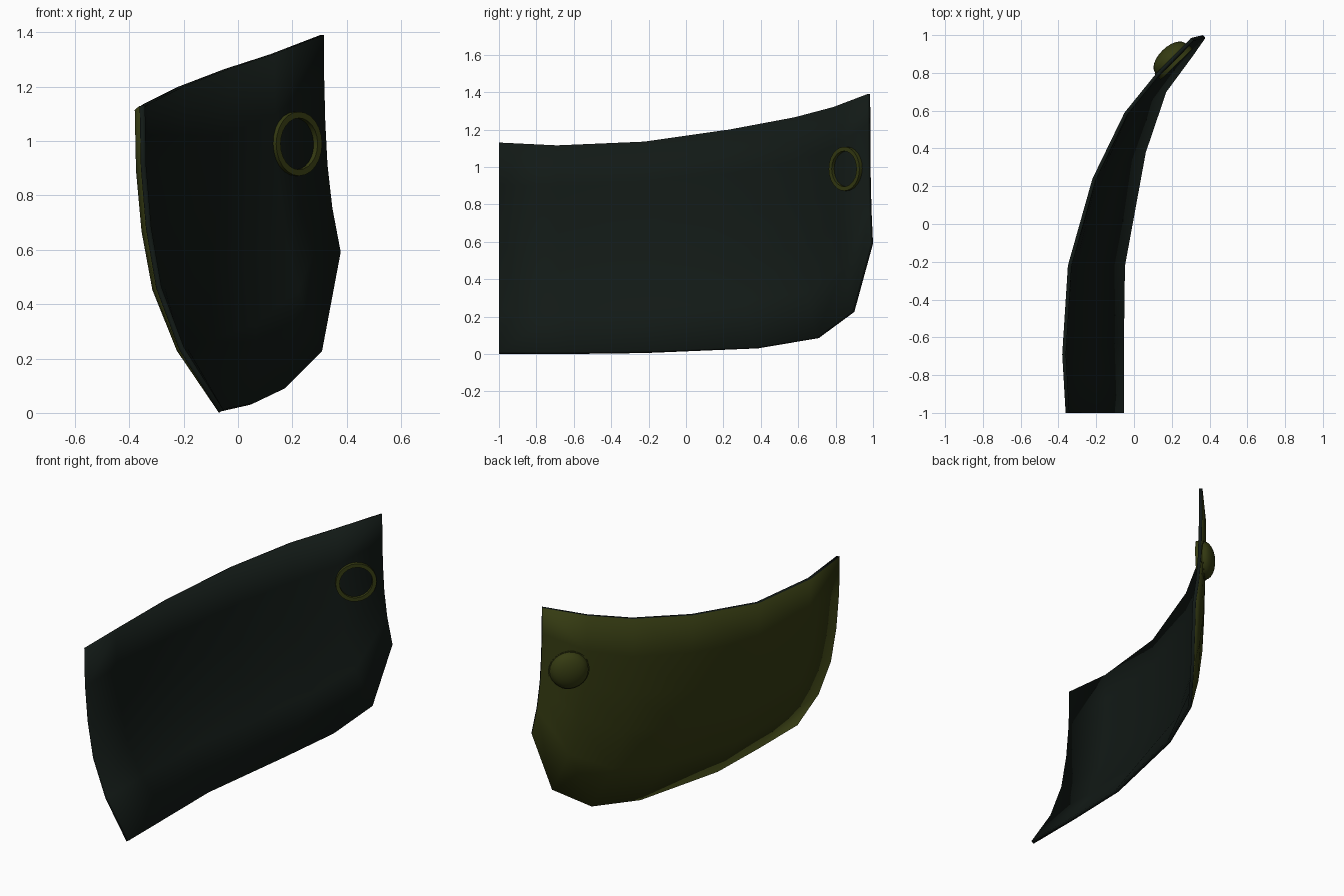
import bpy, bmesh, math
from mathutils import Vector

if "Cube" in bpy.data.objects:
    bpy.data.objects.remove(bpy.data.objects["Cube"])


def material(name, color):
    m = bpy.data.materials.new(name)
    m.diffuse_color = (*color, 1)
    m.use_nodes = True
    m.node_tree.nodes["Principled BSDF"].inputs["Base Color"].default_value = m.diffuse_color
    return m


olive = material("olive", (0.036, 0.044, 0.006))
dark = material("dark_lining", (0.006, 0.010, 0.008))


def add_object(name, bm, *mats):
    me = bpy.data.meshes.new(name)
    bm.to_mesh(me)
    bm.free()
    ob = bpy.data.objects.new(name, me)
    bpy.context.collection.objects.link(ob)
    for m in mats:
        me.materials.append(m)
    bpy.ops.object.select_all(action='DESELECT')
    ob.select_set(True)
    bpy.context.view_layer.objects.active = ob
    bpy.ops.object.shade_smooth_by_angle(angle=math.radians(40))
    return ob


# Curved plate: each column runs from a bottom-edge point to a top-edge point
bottom = [(-.07, -1, 0), (-.07, -.62, 0), (-.065, -.22, .005), (.045, .385, .03),
          (.155, .71, .085), (.295, .90, .225), (.365, 1.0, .59)]
top = [(-.362, -1, 1.13), (-.38, -.69, 1.115), (-.35, -.22, 1.135), (-.22, .24, 1.20),
       (-.05, .59, 1.265), (.12, .80, 1.32), (.302, .985, 1.39)]
# (height fraction, bulge fraction) up the plate
bulge = [(0, 0), (.205, .5), (.405, .79), (.6, .92), (.8, .985), (1, 1)]

bm = bmesh.new()
grid = []
for b, t in zip(bottom, top):
    b, t = Vector(b), Vector(t)
    d = t - b
    grid.append([bm.verts.new(b + Vector((d.x * f, d.y * f, d.z * h))) for h, f in bulge])
for a, c in zip(grid, grid[1:]):
    for j in range(len(bulge) - 1):
        bm.faces.new((a[j], a[j + 1], c[j + 1], c[j]))
plate = add_object("curved_plate", bm, olive, dark)
sol = plate.modifiers.new("thickness", 'SOLIDIFY')
sol.thickness = 0.02
sol.offset = -1
sol.material_offset = 1
sol.material_offset_rim = 1

# Domed stud: collar showing through the inside, rounded cap outside
SEG = 24
profile = [(.095, .03), (.095, 0), (.118, 0), (.118, .045)]
profile += [(.112 * math.cos(a), .045 + .06 * math.sin(a))
            for a in (math.radians(15 * k) for k in range(6))]
bm = bmesh.new()
rings = []
for r, h in profile:
    rings.append([bm.verts.new((r * math.cos(2 * math.pi * k / SEG),
                                r * math.sin(2 * math.pi * k / SEG), h)) for k in range(SEG)])
for a, c in zip(rings, rings[1:]):
    for k in range(SEG):
        n = (k + 1) % SEG
        bm.faces.new((a[k], a[n], c[n], c[k]))
tip = bm.verts.new((0, 0, .105))
for k in range(SEG):
    bm.faces.new((rings[-1][k], rings[-1][(k + 1) % SEG], tip))
bmesh.ops.recalc_face_normals(bm, faces=bm.faces)
stud = add_object("domed_stud", bm, olive)
stud.location = (.225, .845, .99)
stud.rotation_euler = Vector((-.7, .72, 0)).to_track_quat('Z', 'Y').to_euler()
